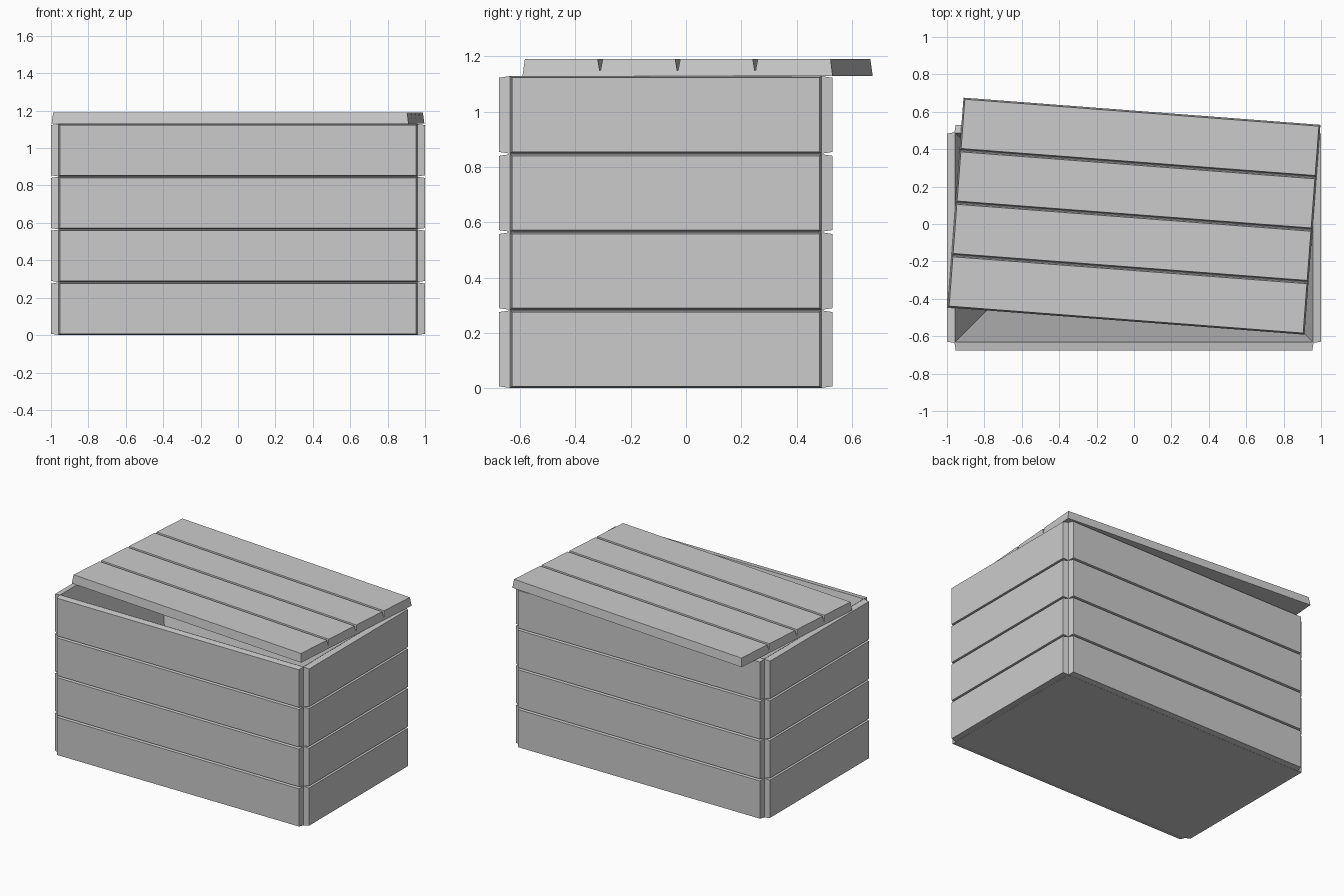
import bpy, bmesh, math
from mathutils import Matrix, Vector

if "Cube" in bpy.data.objects:
    bpy.data.objects.remove(bpy.data.objects["Cube"])

X, Y0, Y1, H = 0.96, -0.636, 0.49, 1.13   # core box limits
YC, D = (Y0 + Y1) / 2, (Y1 - Y0) / 2
T, BEV, N = 0.04, 0.007, 4                # plank thickness, taper, planks per side


def new_object(name, bm):
    bmesh.ops.recalc_face_normals(bm, faces=bm.faces)
    me = bpy.data.meshes.new(name)
    bm.to_mesh(me)
    bm.free()
    ob = bpy.data.objects.new(name, me)
    bpy.context.collection.objects.link(ob)
    return ob


def ring(bm, hx, hy, z, yc=YC):
    return [bm.verts.new((sx * hx, yc + sy * hy, z))
            for sx, sy in ((-1, -1), (1, -1), (1, 1), (-1, 1))]


def loft(bm, rings):
    # closed solid running through a list of four-point rings
    for a, b in zip(rings, rings[1:]):
        for i in range(4):
            j = (i + 1) % 4
            bm.faces.new((a[i], a[j], b[j], b[i]))
    bm.faces.new(rings[0])
    bm.faces.new(rings[-1])


# Hollow core: outside walls, rim, and inside walls leaning in to a small floor
bm = bmesh.new()
loft(bm, [ring(bm, X, D, 0), ring(bm, X, D, H),
          ring(bm, X - 0.004, D - 0.004, H),
          ring(bm, X - 0.23, D - 0.23, 0.03)])
new_object("crate_body", bm)


# Tapered planks on the four sides
def wall(name, half_len, centre, angle):
    h = H / N
    for k in range(N):
        bm = bmesh.new()
        loft(bm, [ring(bm, half_len, h / 2 - 0.001, 0, 0),
                  ring(bm, half_len - BEV, h / 2 - BEV, T, 0)])
        m = (Matrix.Translation(Vector((*centre, h * (k + 0.5))))
             @ Matrix.Rotation(angle, 4, 'Z') @ Matrix.Rotation(math.pi / 2, 4, 'X'))
        bmesh.ops.transform(bm, matrix=m, verts=bm.verts)
        new_object(f"{name}_plank_{k + 1}", bm)


wall("front", X, (0, Y0), 0)
wall("right", D, (X, YC), math.pi / 2)
wall("back", X, (0, Y1), math.pi)
wall("left", D, (-X, YC), -math.pi / 2)

# Lid: grooved cross-section swept along x, ends tapered, set down askew
LX, LD, LT, G = 0.957, 0.5625, 0.06, 0.009
pitch = 2 * LD / N
profile = [(-LD, 0), (-LD + 0.008, LT)]
for k in range(1, N):
    y = -LD + k * pitch
    profile += [(y - G, LT), (y - 0.002, LT - 0.04), (y + 0.002, LT - 0.04), (y + G, LT)]
profile += [(LD - 0.008, LT), (LD, 0)]

bm = bmesh.new()
ends = [[bm.verts.new((s * (LX - 0.008 * z / LT), y, z)) for y, z in profile]
        for s in (-1, 1)]
for i in range(len(profile)):
    j = (i + 1) % len(profile)
    bm.faces.new((ends[0][i], ends[0][j], ends[1][j], ends[1][i]))
for e in ends:
    bm.faces.new(e)
lid = new_object("lid", bm)
lid.location = (0, 0.042, H)
lid.rotation_euler.z = math.radians(-4.35)
